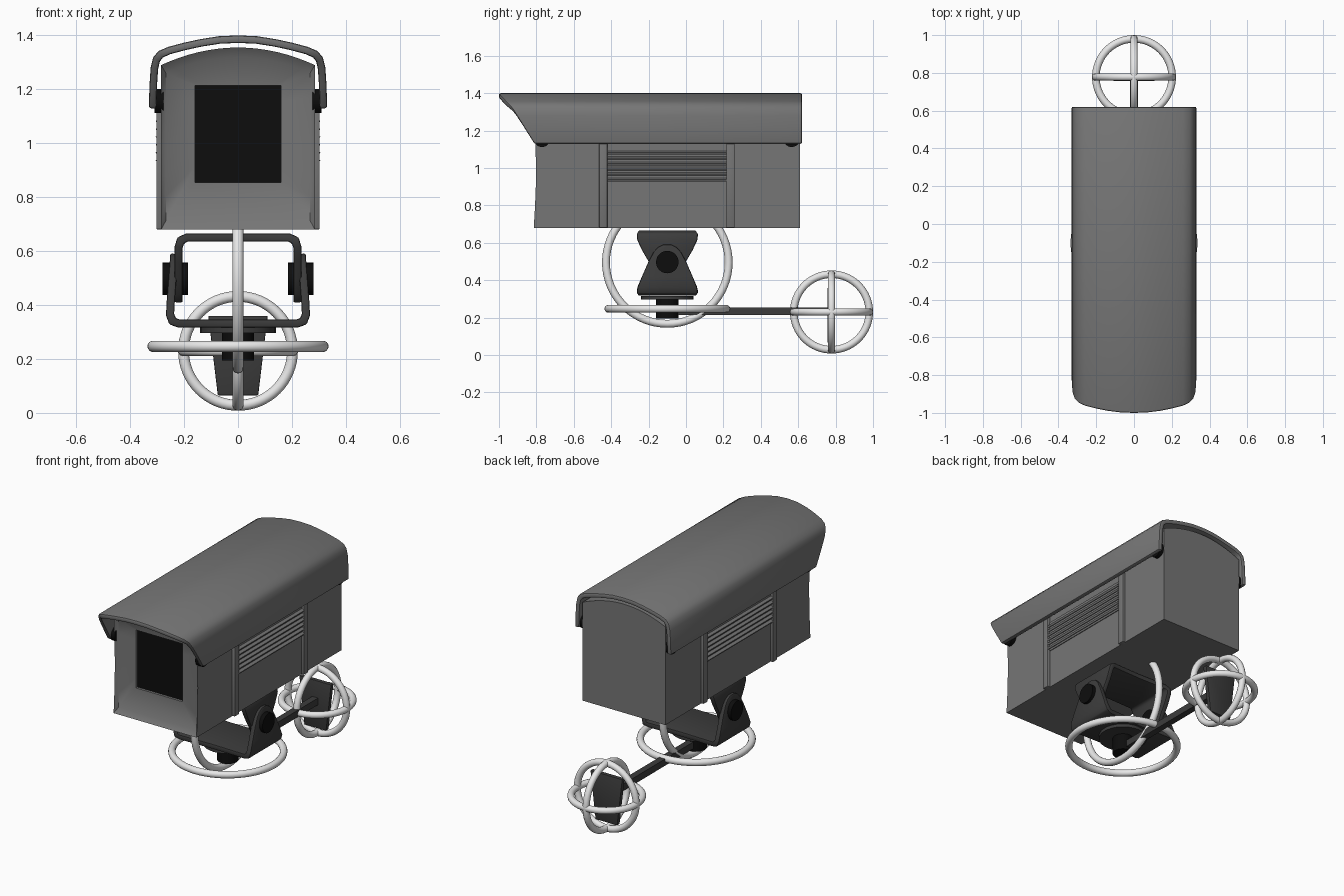
import bpy, bmesh, math
from mathutils import Matrix

cube = bpy.data.objects.get("Cube")
if cube:
    bpy.data.objects.remove(cube, do_unlink=True)


def material(name, value):
    m = bpy.data.materials.new(name)
    m.use_nodes = True
    colour = (value, value, value, 1)
    m.diffuse_color = colour
    m.node_tree.nodes["Principled BSDF"].inputs["Base Color"].default_value = colour
    return m


GREY = material("housing grey", 0.18)
DARK = material("bracket charcoal", 0.045)
BLACK = material("black", 0.004)
WHITE = material("ring white", 0.8)


def finish(name, bm, mats, solid=0, offset=0, bevel=0, recalc=True):
    """Turn a bmesh into a smooth-shaded object with baked modifiers."""
    if recalc:
        bmesh.ops.recalc_face_normals(bm, faces=bm.faces)
    me = bpy.data.meshes.new(name)
    bm.to_mesh(me)
    bm.free()
    ob = bpy.data.objects.new(name, me)
    bpy.context.collection.objects.link(ob)
    for m in mats:
        me.materials.append(m)
    if solid:
        mod = ob.modifiers.new("thickness", "SOLIDIFY")
        mod.thickness, mod.offset = solid, offset
        mod.use_even_offset = True
    if bevel:
        mod = ob.modifiers.new("soft edges", "BEVEL")
        mod.width, mod.segments, mod.limit_method = bevel, 2, "ANGLE"
        mod.angle_limit = math.radians(40)
    bpy.ops.object.select_all(action="DESELECT")
    ob.select_set(True)
    bpy.context.view_layer.objects.active = ob
    bpy.ops.object.convert(target="MESH")
    bpy.ops.object.shade_smooth_by_angle(angle=math.radians(35))
    return ob


def box(name, x, y, z, mat, tilt=0, bevel=0):
    """Box from (min, max) ranges, optionally tilted about its length."""
    bm = bmesh.new()
    mid = [(r[0] + r[1]) / 2 for r in (x, y, z)]
    size = [r[1] - r[0] for r in (x, y, z)]
    bmesh.ops.create_cube(bm, size=1, matrix=Matrix.Translation(mid)
                          @ Matrix.Rotation(tilt, 4, "Y") @ Matrix.Diagonal((*size, 1)))
    return finish(name, bm, [mat], bevel=bevel)


def cylinder(name, centre, radius, depth, mat, axis="Z"):
    bm = bmesh.new()
    turn = Matrix.Rotation(math.pi / 2, 4, "Y") if axis == "X" else Matrix()
    bmesh.ops.create_cone(bm, cap_ends=True, segments=32, radius1=radius, radius2=radius,
                          depth=depth, matrix=Matrix.Translation(centre) @ turn)
    return finish(name, bm, [mat])


def loft(bm, loops, closed):
    """Skin a row of equally long point loops; returns the vertex rows."""
    rows = [[bm.verts.new(p) for p in loop] for loop in loops]
    n = len(rows[0])
    for a, b in zip(rows, rows[1:]):
        for i in range(n if closed else n - 1):
            j = (i + 1) % n
            bm.faces.new((a[i], a[j], b[j], b[i]))
    return rows


def ring(name, centre, radius, tube, axis):
    """Round hoop whose hole faces the given axis."""
    turn = {"X": Matrix.Rotation(math.pi / 2, 3, "Y"),
            "Y": Matrix.Rotation(math.pi / 2, 3, "X"), "Z": Matrix.Identity(3)}[axis]
    place = Matrix.Translation(centre) @ turn.to_4x4()
    loops = []
    for i in range(64):
        a = math.tau * i / 64
        section = [math.tau * k / 14 for k in range(14)]
        loops.append([place @ Matrix.Rotation(a, 4, "Z")
                      @ Matrix.Translation((radius + tube * math.cos(t), 0, tube * math.sin(t)))
                      .to_translation() for t in section])
    bm = bmesh.new()
    loft(bm, loops + loops[:1], True)
    bmesh.ops.remove_doubles(bm, verts=bm.verts, dist=1e-4)
    return finish(name, bm, [WHITE])


def mirrored(half):
    """Half path starting on the centre line -> full path, left to right."""
    return [(-p[0], *p[1:]) for p in reversed(half[1:])] + half


# Housing body: arched section, hollowed front panel and recessed window
W, BOTTOM, EAVE = 0.285, 0.68, 1.29
arch = [(W * i / 8, EAVE + 0.065 * (1 - (i / 8) ** 2)) for i in range(9)]
side = [(W, EAVE + (BOTTOM - EAVE) * i / 6) for i in range(1, 7)]
section = mirrored(arch + side)


def front_y(z):
    return -0.814 + 0.012 * math.sin(math.pi * min(1, (z - BOTTOM) / 0.6))


def window(p):
    return p[0] * 0.16 / W, 0.855 + 0.36 * min(1, (p[1] - BOTTOM) / (EAVE - BOTTOM))


bm = bmesh.new()
panel = [(x * 0.94, 1 + (z - 1) * 0.9) for x, z in section]
frame = [window(p) for p in section]
rows = loft(bm, [[(x, 0.61, z) for x, z in section],
                 [(x, front_y(z), z) for x, z in section],
                 [(x, -0.79, z) for x, z in panel],
                 [(x, -0.775, z) for x, z in frame],
                 [(x, -0.76, z) for x, z in frame]], True)
bm.faces.new(rows[0])
bm.faces.new(rows[-1]).material_index = 1
finish("housing_body", bm, [GREY, BLACK])

# Roof cover: arched sheet with a slanted visor at the front
roof = mirrored([(0, 1.4), (0.07, 1.397), (0.14, 1.386), (0.2, 1.373), (0.26, 1.357),
                 (0.295, 1.342), (0.315, 1.318), (0.324, 1.28), (0.328, 1.22), (0.331, 1.13)])
slant = [(1.13, -0.81), (1.33, -0.935), (1.36, -0.965), (1.385, -0.988), (1.4, -1.0)]


def visor_y(z):
    for (z0, y0), (z1, y1) in zip(slant, slant[1:]):
        if z <= z1:
            return y0 + (y1 - y0) * (z - z0) / (z1 - z0)
    return slant[-1][1]


bm = bmesh.new()
loft(bm, [[(x, visor_y(z), z) for x, z in roof], [(x, 0.62, z) for x, z in roof]], False)
bm.normal_update()
if sum(f.normal.z for f in bm.faces) < 0:
    bmesh.ops.reverse_faces(bm, faces=bm.faces)
finish("roof_cover", bm, [GREY], solid=0.028, offset=-1, bevel=0.008, recalc=False)

# Side ribs, louvres, roof clips and pivot knobs
for s, label in ((1, "left"), (-1, "right")):
    def span(a, b):
        return sorted((s * a, s * b))
    for end, y in (("front", -0.442), ("rear", 0.238)):
        box(f"{label}_{end}_rib", span(0.27, 0.303), (y - 0.022, y + 0.022), (BOTTOM, 1.2),
            GREY, bevel=0.005)
    box(f"{label}_louvre_panel", span(0.28, 0.29), (-0.42, 0.216), (0.92, 1.11), GREY)
    for i in range(6):
        z = 0.938 + 0.029 * i
        box(f"{label}_louvre_{i + 1}", span(0.28, 0.304), (-0.42, 0.216), (z - 0.006, z + 0.006),
            GREY, tilt=s * 0.5)
    for end, y in (("front", -0.77), ("rear", 0.565)):
        cylinder(f"{label}_{end}_clip", (s * 0.293, y, 1.157), 0.045, 0.034, BLACK, "X")
    cylinder(f"{label}_pivot_knob", (s * 0.233, -0.1, 0.497), 0.06, 0.095, BLACK, "X")


# Tilt bracket: two facing U-shaped straps, given as x, z and half width
def strap(name, half):
    path = mirrored(half)
    bm = bmesh.new()
    loft(bm, [[(x, -0.1 - w, z) for x, z, w in path],
              [(x, -0.1, z) for x, z, w in path],
              [(x, -0.1 + w, z) for x, z, w in path]], False)
    finish(name, bm, [DARK], solid=0.03, bevel=0.006)


strap("upper_bracket", [(0, 0.65, 0.15), (0.19, 0.65, 0.155), (0.212, 0.64, 0.163),
                        (0.22, 0.615, 0.16), (0.22, 0.56, 0.135), (0.22, 0.5, 0.1),
                        (0.22, 0.44, 0.07), (0.22, 0.41, 0.03)])
strap("lower_bracket", [(0, 0.332, 0.15), (0.22, 0.332, 0.155), (0.243, 0.34, 0.163),
                        (0.252, 0.365, 0.158), (0.249, 0.42, 0.135), (0.243, 0.5, 0.1),
                        (0.239, 0.55, 0.073), (0.237, 0.575, 0.05), (0.236, 0.59, 0.02)])

# Swivel base, post and wall arm
cylinder("swivel_disc", (0, -0.1, 0.306), 0.14, 0.02, DARK)
cylinder("swivel_post", (0, -0.1, 0.25), 0.06, 0.11, BLACK)
box("wall_arm", (-0.02, 0.02), (-0.1, 0.77), (0.213, 0.255), DARK)

# Tapered wall plate
bm = bmesh.new()
plate = [(-0.075, 0.065), (0.075, 0.065), (0.11, 0.36), (-0.11, 0.36)]
ends = loft(bm, [[(x, y, z) for x, z in plate] for y in (0.757, 0.783)], True)
for e in ends:
    bm.faces.new(e)
finish("wall_plate", bm, [DARK], bevel=0.004)

# Motion hoops around the pivot and the wall plate
ring("tilt_ring", (0, -0.1, 0.495), 0.328, 0.021, "X")
ring("pan_ring", (0, -0.1, 0.247), 0.315, 0.021, "Z")
for axis, plane in (("X", "side"), ("Y", "front"), ("Z", "level")):
    ring(f"wall_{plane}_ring", (0, 0.778, 0.23), 0.202, 0.02, axis)
